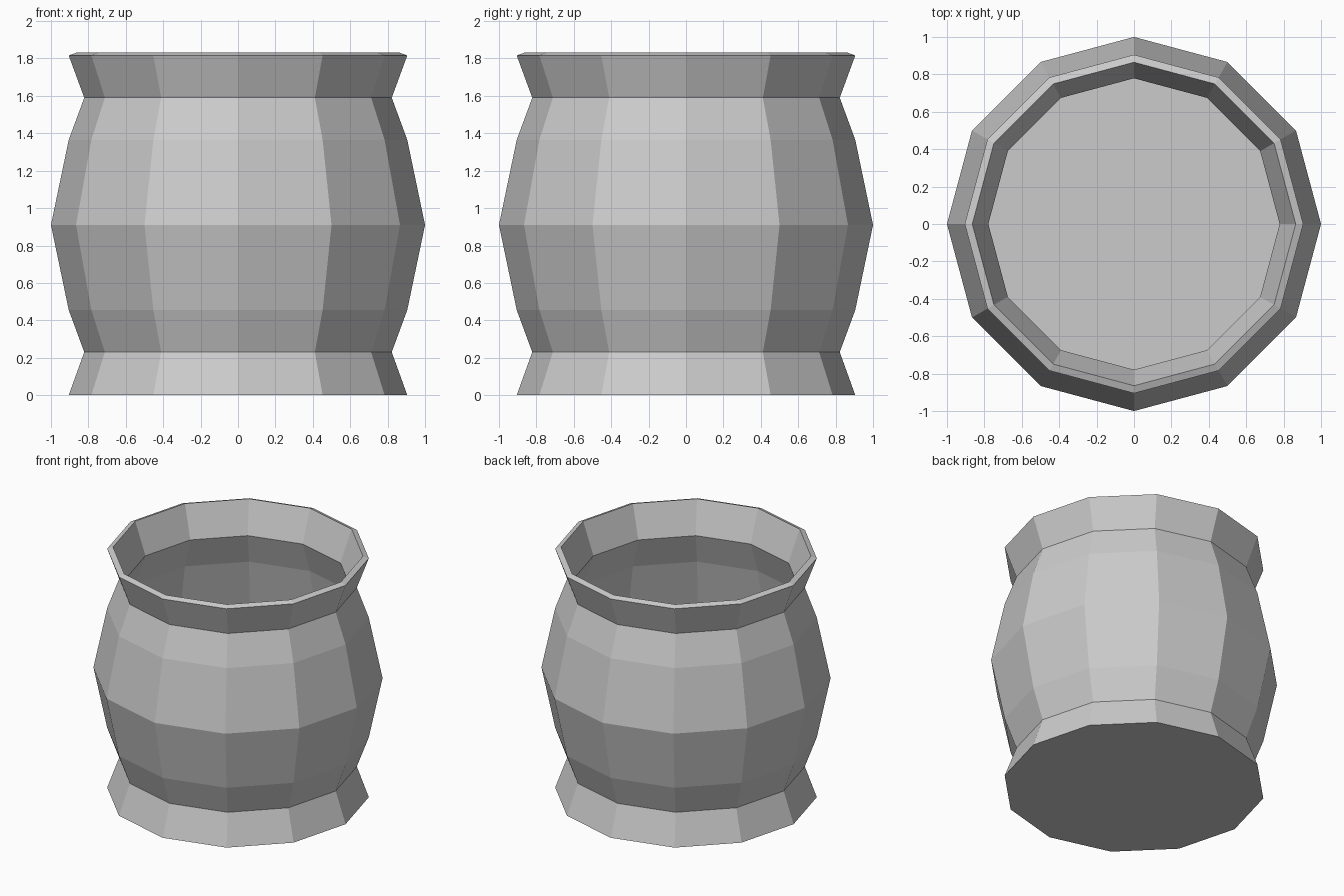
import bpy, bmesh
from math import cos, sin, tau

if "Cube" in bpy.data.objects:
    bpy.data.objects.remove(bpy.data.objects["Cube"])

SIDES = 12
# outer profile: (radius, height) from foot to lip
PROFILE = [(0.905, 0), (0.822, 0.23), (0.905, 0.455), (1.0, 0.91),
           (0.905, 1.365), (0.822, 1.59), (0.905, 1.816)]

bm = bmesh.new()
rings = [[bm.verts.new((r * cos(tau * i / SIDES), r * sin(tau * i / SIDES), z))
          for i in range(SIDES)] for r, z in PROFILE]

# pot wall
for low, high in zip(rings, rings[1:]):
    for i in range(SIDES):
        j = (i + 1) % SIDES
        bm.faces.new((low[i], low[j], high[j], high[i]))

# closed base, facing down
bm.faces.new(rings[0][::-1])

mesh = bpy.data.meshes.new("pot")
bm.to_mesh(mesh)
bm.free()
pot = bpy.data.objects.new("pot", mesh)
bpy.context.collection.objects.link(pot)

# wall thickness, grown inward so the lip tilts slightly
shell = pot.modifiers.new("wall_thickness", 'SOLIDIFY')
shell.thickness = 0.043
shell.offset = -1
